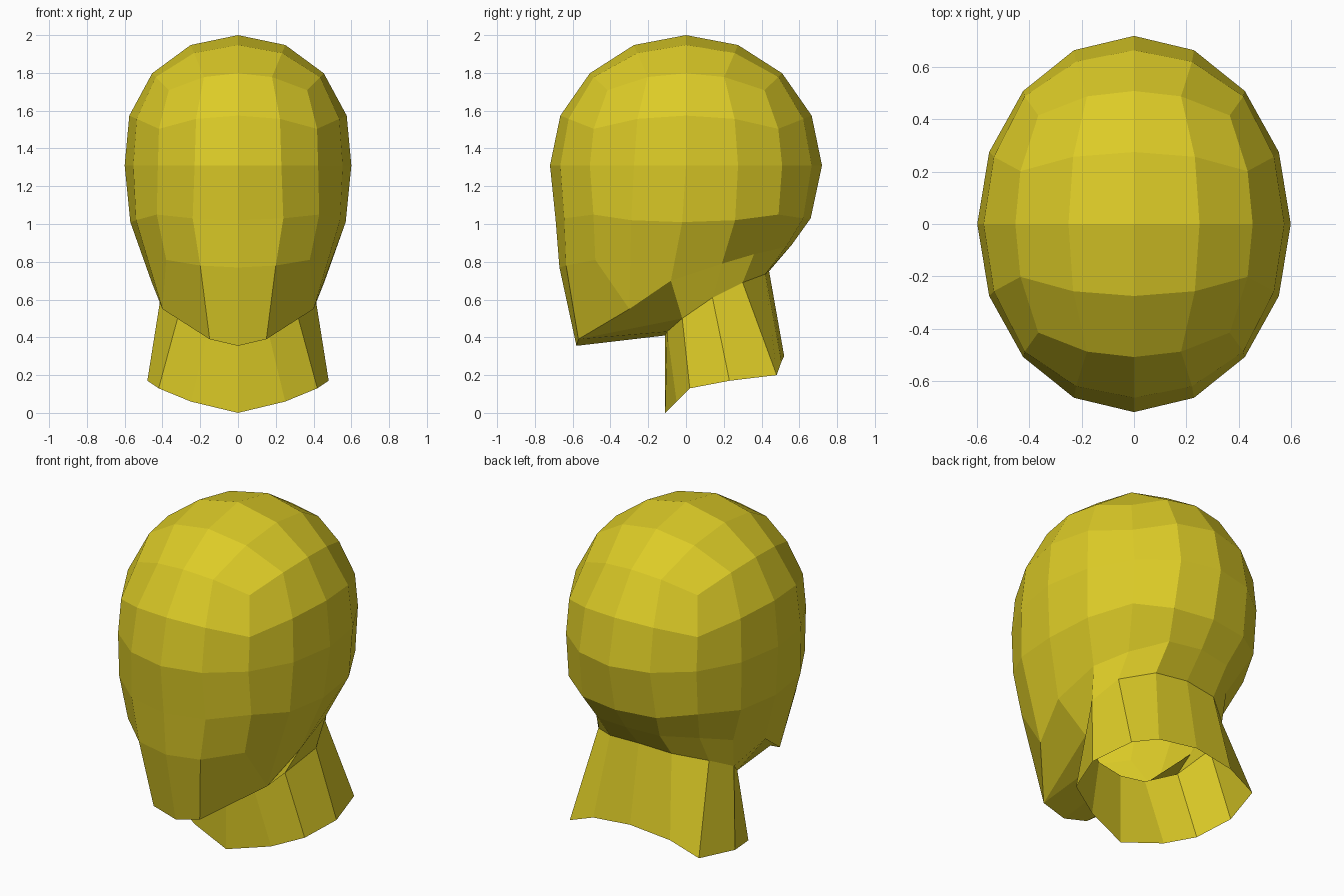
import bpy, bmesh, math
from mathutils import Vector

if "Cube" in bpy.data.objects:
    bpy.data.objects.remove(bpy.data.objects["Cube"])

skin = bpy.data.materials.new("mustard")
skin.diffuse_color = (0.72, 0.6, 0.02, 1)
skin.use_nodes = True
skin.node_tree.nodes["Principled BSDF"].inputs["Base Color"].default_value = skin.diffuse_color


def strip(top, low):
    """Faces between two half rings that run front to back."""
    return [(low[i], low[i + 1], top[i + 1], top[i]) for i in range(len(top) - 1)]


def build(name, faces):
    """Make a flat-faced object from right-hand faces, mirrored in x."""
    bm = bmesh.new()
    for f in faces:
        bm.faces.new([bm.verts.new(p) for p in f])
        bm.faces.new([bm.verts.new((-p[0], p[1], p[2])) for p in reversed(f)])
    bmesh.ops.remove_doubles(bm, verts=bm.verts, dist=0.0005)
    me = bpy.data.meshes.new(name)
    bm.to_mesh(me)
    bm.free()
    me.materials.append(skin)
    ob = bpy.data.objects.new(name, me)
    bpy.context.collection.objects.link(ob)


def dome(a, b, c):
    """Point of a 4 x 4 cube grid rounded into the skull."""
    n = Vector([math.tan(k * math.pi / 8) for k in (a, b, c)]).normalized()
    return (n.x * 0.6 * (1 + 0.1 * n.z), n.y * 0.72, 1.31 + n.z * 0.69)


# Skull: square-grid crown and two rows below it
rim = [(0, -2), (1, -2), (2, -2), (2, -1), (2, 0), (2, 1), (2, 2), (1, 2), (0, 2)]
rows = [[dome(a, b, c) for a, b in rim] for c in (2, 1, 0)]
head = []
for i in range(2):
    for j in range(-2, 2):
        head.append([dome(i, j, 2), dome(i + 1, j, 2), dome(i + 1, j + 1, 2), dome(i, j + 1, 2)])

# Cheek and jaw rows
rows.append([(0, -.69, 1.02), (.24, -.645, 1.03), (.43, -.49, 1.05), (.54, -.29, 1.02), (.57, -.02, 1.01),
             (.54, .26, 1.02), (.42, .49, 1.05), (.24, .62, 1.03), (0, .66, 1.03)])
jaw = [(0, -.67, .77), (.2, -.635, .78), (.38, -.48, .81), (.4, -.3, .55), (.46, -.08, .70),
       (.44, .19, .79), (.34, .36, .84), (.2, .53, .88), (0, .56, .89)]
rows.append(jaw)
for top, low in zip(rows, rows[1:]):
    head += strip(top, low)

# Chin, underside and join to the neck
neck_top = [(0, -.11, .41), (.16, -.10, .43), (.32, -.02, .5), (.41, .14, .61),
            (.36, .3, .69), (.2, .42, .735), (0, .44, .75)]
chin = [(0, -.58, .355), (.15, -.57, .39), jaw[3]]
head += strip(jaw[:3], chin)
head += strip(chin[:2], neck_top[:2])
head += [(neck_top[2], jaw[4], jaw[3], chin[1]), (neck_top[1], neck_top[2], chin[1])]
head += strip(jaw[4:], neck_top[2:])
build("head", head)

# Neck: open tube flaring to a slanted lower edge
neck_low = [(0, -.11, 0), (.25, -.05, .06), (.42, .02, .13), (.48, .23, .17),
            (.42, .48, .2), (.25, .505, .27), (0, .52, .3)]
build("neck", strip(neck_top, neck_low))
